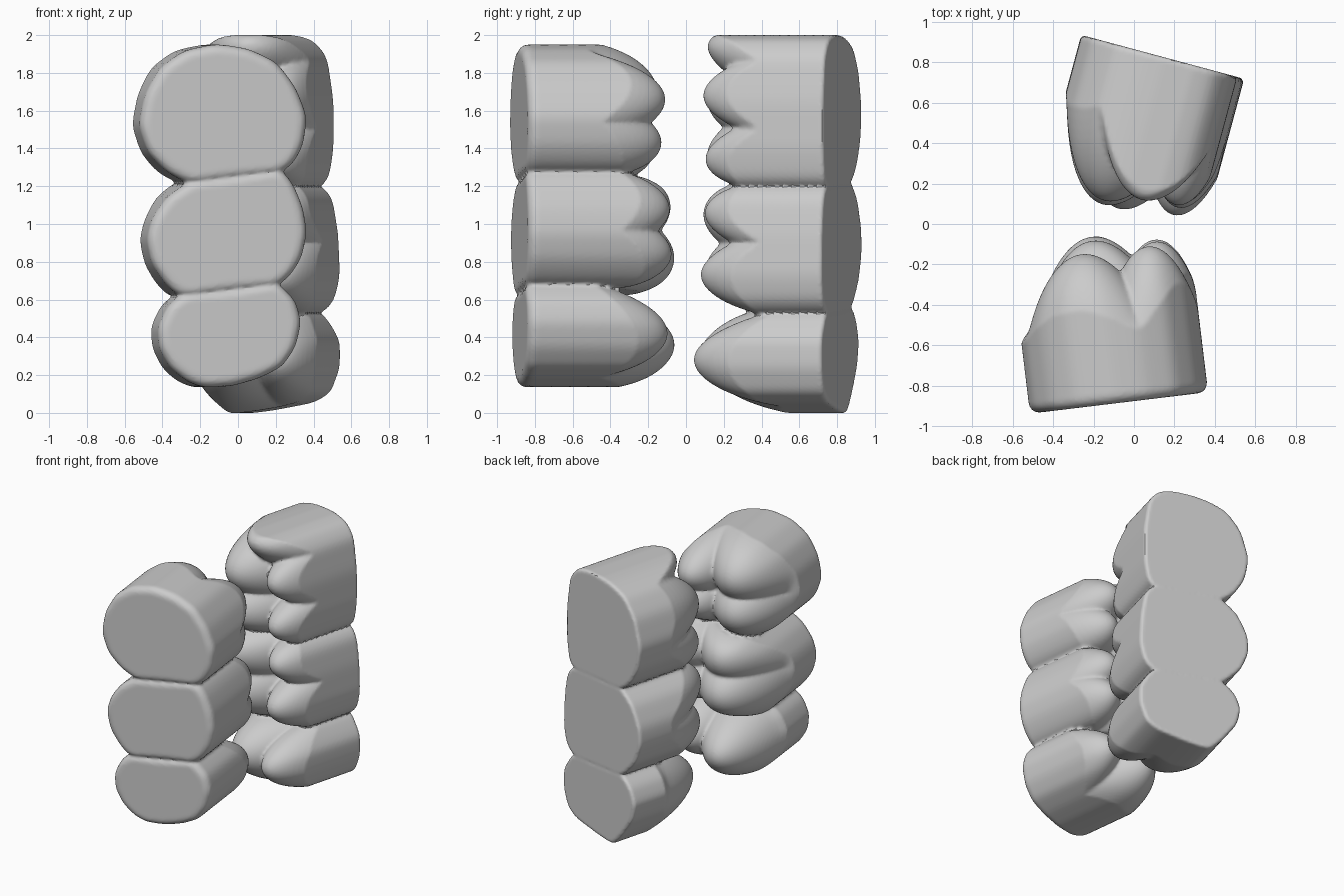
import bpy, bmesh, math
from mathutils import Vector

if "Cube" in bpy.data.objects:
    bpy.data.objects.remove(bpy.data.objects["Cube"])

N = 120  # points around each tooth


def resample(pts, n=N):
    """Evenly spaced, lightly smoothed closed outline."""
    pts = [Vector(p) for p in pts]
    segs = [(a, b, (b - a).length) for a, b in zip(pts, pts[1:] + pts[:1])]
    total = sum(s[2] for s in segs)
    out, i, acc = [], 0, 0.0
    for k in range(n):
        d = total * k / n
        while d > acc + segs[i][2]:
            acc += segs[i][2]
            i += 1
        out.append(segs[i][0].lerp(segs[i][1], (d - acc) / segs[i][2]))
    for _ in range(5):
        out = [(out[j - 1] + out[j] * 2 + out[(j + 1) % n]) / 4 for j in range(n)]
    return out


def add_tooth(bm, place, outline, cusps, floor, bevel):
    """Walls follow the outline, chewing surface is a set of merged cusps."""
    ring = resample(outline)
    c = sum(ring, Vector((0, 0))) / N
    ring = [Vector((c.x + (p.x - c.x) * 1.01, c.y + (p.y - c.y) * 1.025)) for p in ring]

    def height(p, t):
        h = max(hh - k * ((p.x - u) ** 2 + (p.y - z) ** 2) for u, z, hh, k in cusps)
        s = 0.04  # soft blend between cusps and the shoulder
        h = (h + floor + math.sqrt((h - floor) ** 2 + s * s)) / 2
        return h - 0.07 * t ** 10

    rings = []
    for i in range(5):  # rounded base edge
        a = i / 4 * math.pi / 2
        inset = bevel * (1 - math.sin(a))
        rings.append([(p - (p - c).normalized() * inset, bevel * (1 - math.cos(a))) for p in ring])
    for f in (0.35, 0.7):
        rings.append([(p, bevel + (height(p, 1) - bevel) * f) for p in ring])
    for i in range(26):
        t = 1 - i / 26
        rings.append([(c + (p - c) * t, height(c + (p - c) * t, t)) for p in ring])

    def vert(p, w):
        v = place(p.x, w)
        return bm.verts.new((v.x, v.y, min(2.0, max(0.0, p.y))))

    rows = [[vert(p, w) for p, w in r] for r in rings]
    for a, b in zip(rows, rows[1:]):
        for j in range(N):
            k = (j + 1) % N
            bm.faces.new((a[j], a[k], b[k], b[j]))
    low, top = vert(c, 0), vert(c, height(c, 0))
    for j in range(N):
        k = (j + 1) % N
        bm.faces.new((rows[0][k], rows[0][j], low))
        bm.faces.new((rows[-1][j], rows[-1][k], top))


def build_block(name, origin, axis, u_dir, teeth, floor, bevel):
    origin, axis, u_dir = Vector(origin), Vector(axis).normalized(), Vector(u_dir).normalized()
    bm = bmesh.new()
    for outline, cusps in teeth:
        add_tooth(bm, lambda u, w: origin + u_dir * u + axis * w, outline, cusps, floor, bevel)
    bmesh.ops.recalc_face_normals(bm, faces=bm.faces[:])
    me = bpy.data.meshes.new(name)
    bm.to_mesh(me)
    bm.free()
    ob = bpy.data.objects.new(name, me)
    bpy.context.collection.objects.link(ob)
    bpy.context.view_layer.objects.active = ob
    ob.select_set(True)
    # fuse the three teeth into one skin
    m = ob.modifiers.new("fuse", 'REMESH')
    m.mode = 'VOXEL'
    m.voxel_size = 0.012
    bpy.ops.object.modifier_apply(modifier=m.name)
    bpy.ops.object.shade_smooth_by_angle(angle=math.radians(40))
    ob.select_set(False)


# Front block: three teeth facing back (outlines as width, z)
front_top = [(-.21, 1.22), (-.33, 1.28), (-.43, 1.38), (-.48, 1.52), (-.45, 1.68), (-.37, 1.82), (-.24, 1.91),
             (-.07, 1.945), (.1, 1.92), (.25, 1.85), (.35, 1.72), (.41, 1.57), (.39, 1.42), (.34, 1.33), (.28, 1.28)]
front_mid = [(-.21, 1.22), (.28, 1.28), (.34, 1.2), (.39, 1.08), (.41, .95), (.38, .82), (.32, .73), (.26, .68),
             (-.26, .62), (-.33, .68), (-.41, .79), (-.44, .92), (-.41, 1.03), (-.33, 1.14)]
front_low = [(-.26, .62), (.26, .68), (.35, .59), (.38, .48), (.35, .35), (.28, .25), (.16, .19), (.02, .15),
             (-.13, .14), (-.22, .17), (-.31, .24), (-.37, .34), (-.38, .45), (-.33, .56)]
build_block("front_teeth_block", (-.04, -.88, 0), (-.12, .993, 0), (.993, .12, 0), [
    (front_top, [(-.13, 1.69, .75, 3.4), (-.13, 1.42, .74, 3.4), (.2, 1.66, .75, 5), (.2, 1.43, .73, 5)]),
    (front_mid, [(-.07, 1.09, .81, 3.4), (-.07, .82, .83, 3.4), (.24, 1.08, .77, 5), (.24, .84, .78, 5)]),
    (front_low, [(-.06, .36, .83, 4.5), (.22, .42, .76, 5)]),
], 0.42, 0.05)

# Back block: three teeth facing front
back_top = [(.31, 1.2), (.35, 1.25), (.375, 1.4), (.375, 1.65), (.34, 1.88), (.26, 1.97), (.1, 2.0), (-.1, 1.98),
            (-.25, 1.93), (-.36, 1.8), (-.42, 1.6), (-.39, 1.43), (-.31, 1.3), (-.21, 1.22)]
back_mid = [(.31, 1.2), (.37, 1.13), (.40, .95), (.41, .73), (.38, .6), (.31, .53), (-.22, .56), (-.36, .7),
            (-.42, .85), (-.41, .98), (-.33, 1.13), (-.21, 1.22)]
back_low = [(.31, .53), (.37, .45), (.41, .38), (.41, .24), (.36, .11), (.27, .06), (.05, .02), (-.12, 0),
            (-.21, .09), (-.33, .25), (-.36, .38), (-.31, .49), (-.22, .56)]
build_block("back_teeth_block", (.145, .825, 0), (-.26, -.966, 0), (.966, -.26, 0), [
    (back_top, [(.25, 1.68, .69, 6), (.25, 1.34, .68, 6), (-.1, 1.66, .76, 4), (-.1, 1.36, .76, 4),
                (.08, 1.99, .73, 3.5)]),
    (back_mid, [(.26, 1.06, .68, 6), (.26, .73, .70, 6), (-.1, 1.05, .78, 4), (-.1, .75, .77, 4)]),
    (back_low, [(.25, .28, .74, 6), (-.02, .3, .78, 4.5)]),
], 0.36, 0.02)
